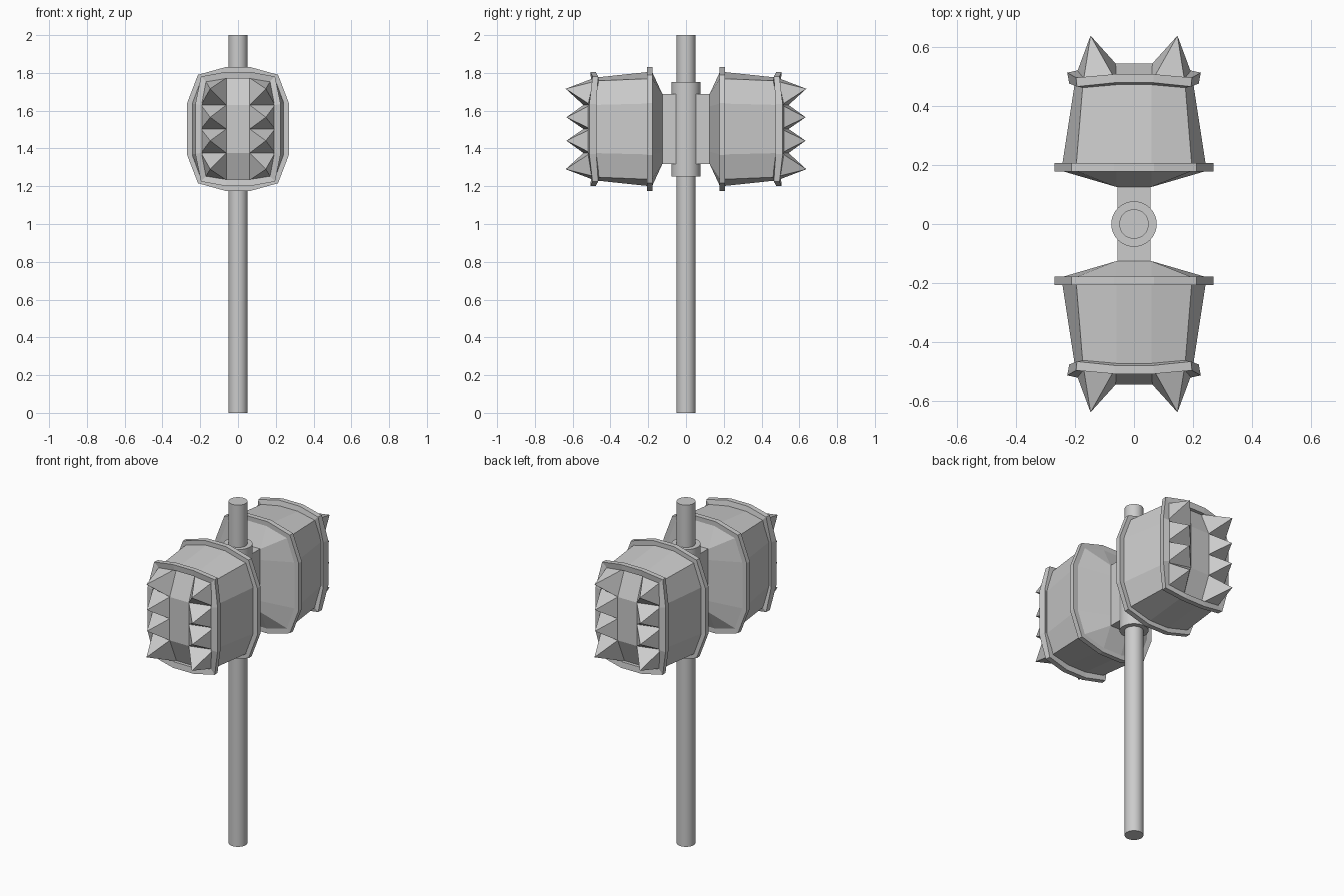
import bpy, bmesh
from mathutils import Vector

if "Cube" in bpy.data.objects:
    bpy.data.objects.remove(bpy.data.objects["Cube"])

CZ = 1.503  # height of the head centre


def ring(s, c, t):
    """12-point loop from side, corner and top points given as (x, y, z offset)."""
    pts = []
    for quad, sx, sz in (((s, c, t), 1, 1), ((t, c, s), -1, 1),
                         ((s, c, t), -1, -1), ((t, c, s), 1, -1)):
        pts += [Vector((sx * x, y, CZ + sz * z)) for x, y, z in quad]
    return pts


def bridge(bm, a, b):
    n = len(a)
    for i in range(n):
        j = (i + 1) % n
        bm.faces.new((a[i], a[j], b[j], b[i]))


def finish(bm, name, mirror=True):
    bmesh.ops.remove_doubles(bm, verts=bm.verts, dist=1e-4)
    bmesh.ops.recalc_face_normals(bm, faces=bm.faces)
    me = bpy.data.meshes.new(name)
    bm.to_mesh(me)
    bm.free()
    ob = bpy.data.objects.new(name, me)
    bpy.context.collection.objects.link(ob)
    if mirror:
        m = ob.modifiers.new("Mirror", 'MIRROR')
        m.use_axis = (False, True, False)
        m.use_mirror_merge = False
    return ob


def band(name, loops):
    bm = bmesh.new()
    v = [[bm.verts.new(p) for p in r] for r in loops]
    for i in range(len(v)):
        bridge(bm, v[i], v[(i + 1) % len(v)])
    return finish(bm, name)


def cylinder(name, r, z0, z1):
    bpy.ops.mesh.primitive_cylinder_add(vertices=32, radius=r, depth=z1 - z0,
                                        location=(0, 0, (z0 + z1) / 2))
    bpy.context.object.name = name
    bpy.ops.object.shade_smooth_by_angle()


# Handle, collar and the block joining the two heads
cylinder("handle", 0.05, 0, 2)
cylinder("collar", 0.077, 1.252, 1.752)
bpy.ops.mesh.primitive_cube_add(size=1, location=(0, 0, CZ))
bpy.context.object.name = "neck_block"
bpy.context.object.scale = (0.112, 0.25, 0.37)

# Head body: tapered back, barrel, bulging front face
back = ring((.058, .125, .12), (.058, .125, .185), (.058, .125, .185))
rear = ring((.246, .18, .135), (.197, .18, .267), (.06, .18, .304))
front = ring((.196, .505, .127), (.173, .472, .255), (.06, .482, .272))
inner = [Vector((sx * .062, .543, CZ + sz * .127))
         for sx, sz in ((1, 1), (-1, 1), (-1, -1), (1, -1))]
bm = bmesh.new()
vb, vr, vf, vi = ([bm.verts.new(p) for p in r] for r in (back, rear, front, inner))
bm.faces.new(vb)
bridge(bm, vb, vr)
bridge(bm, vr, vf)
bm.faces.new(vi)
for k in range(4):
    s, c, t = (0, 1, 2) if k % 2 == 0 else (2, 1, 0)
    bm.faces.new((vf[3 * k], vf[3 * k + 1], vf[3 * k + 2], vi[k]))
    n = (k + 1) % 4
    bm.faces.new((vf[3 * k + 2], vf[3 * n], vi[n], vi[k]))
finish(bm, "head_body")

# Raised bands around the rear and front of each head
band("rear_band", [
    ring((.24, .178, .13), (.19, .178, .26), (.06, .178, .295)),
    ring((.269, .177, .138), (.212, .177, .287), (.068, .177, .327)),
    ring((.269, .206, .138), (.212, .206, .287), (.068, .206, .327)),
    ring((.235, .206, .13), (.185, .206, .26), (.06, .206, .295))])
band("front_band", [
    ring((.19, .485, .125), (.168, .460, .25), (.058, .470, .268)),
    ring((.219, .475, .132), (.193, .465, .278), (.066, .478, .302)),
    ring((.226, .512, .132), (.196, .495, .278), (.066, .507, .302)),
    ring((.19, .520, .125), (.168, .492, .25), (.058, .503, .268))])

# Spikes: four pyramids down each side of the face
bm = bmesh.new()
for sx in (1, -1):
    for sz in (1, -1):
        def P(x, y, z):
            return Vector((sx * x, y, CZ + sz * z))
        side, corner, top = P(.196, .505, .127), P(.173, .472, .255), P(.06, .482, .272)
        mid, side0, mid0 = P(.062, .543, .127), P(.196, .505, 0), P(.062, .543, 0)
        for base, tip in (((side, corner, top, mid), P(.147, .637, .213)),
                          ((side0, side, mid, mid0), P(.147, .633, .062))):
            vs = [bm.verts.new(p) for p in base]
            apex = bm.verts.new(tip)
            for i in range(4):
                bm.faces.new((vs[i], vs[(i + 1) % 4], apex))
finish(bm, "spikes")
